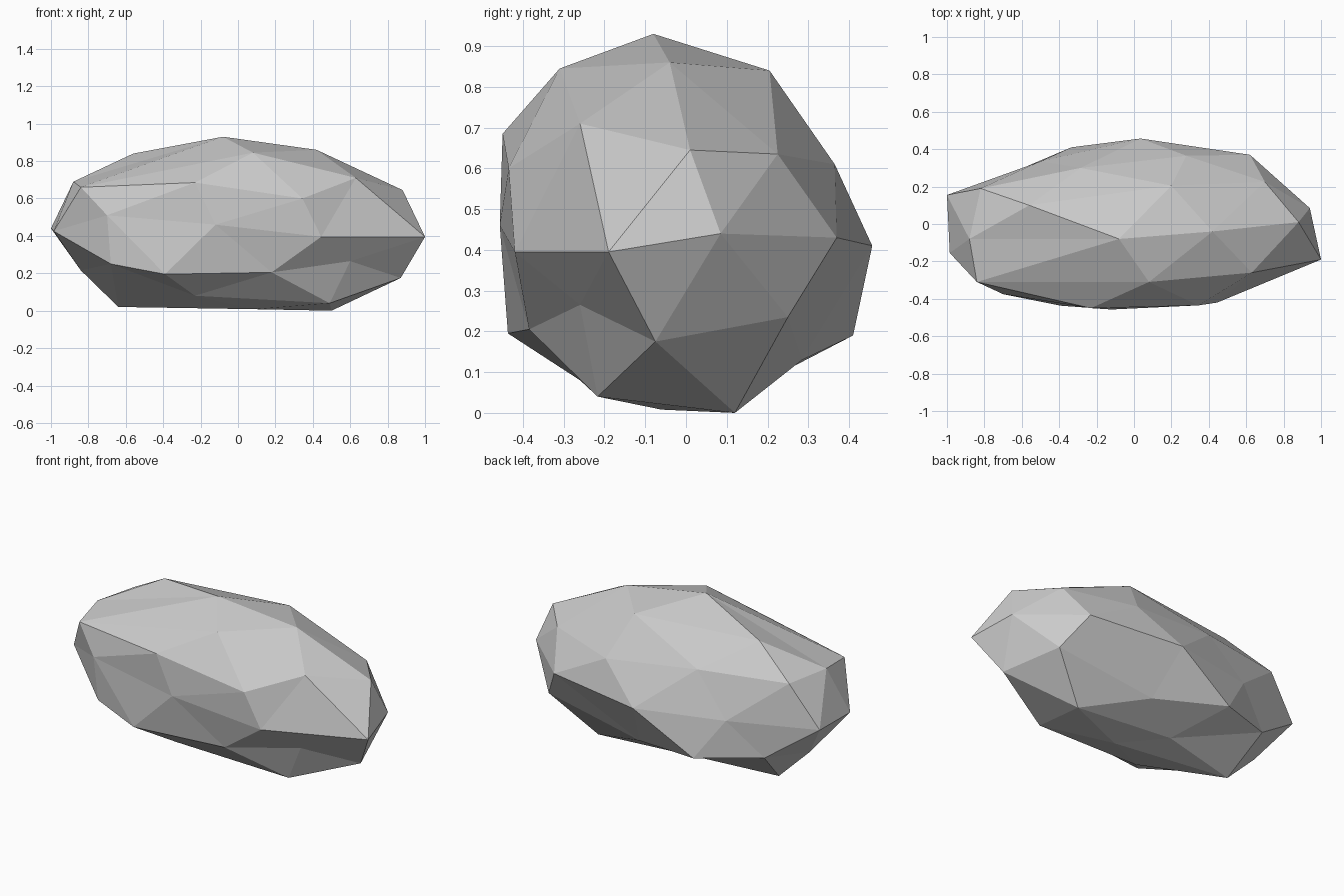
import bpy
import bmesh
from mathutils import Vector

# Remove the default cube
default_cube = bpy.data.objects.get("Cube")
if default_cube:
    bpy.data.objects.remove(default_cube, do_unlink=True)


def make_material(name, colour):
    material = bpy.data.materials.new(name)
    material.use_nodes = True
    material.diffuse_color = colour
    shader = material.node_tree.nodes["Principled BSDF"]
    shader.inputs["Base Color"].default_value = colour
    shader.inputs["Roughness"].default_value = 0.9
    return material


# Corners of the chipped boulder, grouped by the side they lie on
crown = [
    (-.08, -.08, .93), (.42, -.04, .86), (-.56, .10, .84),
    (.20, .205, .84), (.08, -.31, .845), (.63, -.26, .71),
]
front_side = [
    (-.23, -.45, .685), (-.12, -.457, .46), (.345, -.435, .60),
    (.445, -.42, .395), (-.39, -.437, .195), (.18, -.385, .205),
    (-.70, -.375, .51), (-.68, -.36, .25),
]
back_side = [
    (.28, .365, .61), (.62, .37, .43), (.035, .457, .41),
    (-.335, .41, .19), (-.285, .30, .67), (-.50, .335, .43),
    (.11, .285, .13), (-.70, .255, .23),
]
left_end = [
    (.88, .01, .645), (1, -.19, .395), (.94, .085, .44),
    (.70, .225, .635), (.60, -.26, .265), (.87, -.075, .175),
    (.74, .25, .235),
]
right_end = [
    (-1, .155, .44), (-.985, -.155, .425), (-.88, -.08, .69),
    (-.84, -.31, .66), (-.82, .19, .685), (-.84, .02, .215),
]
underside = [
    (.50, .12, 0), (.49, -.217, .04), (-.64, .03, .02),
    (-.23, -.26, .08), (.09, -.06, .008), (-.15, .13, .045),
]

corners = [Vector(point) for region in
           (crown, front_side, back_side, left_end, right_end, underside)
           for point in region]

# Wrap a skin round a sphere of directions, so even dented corners are kept
centre = Vector((0, 0, .46))
half_size = Vector((1, .46, .46))


def direction(point):
    offset = point - centre
    return Vector(o / h for o, h in zip(offset, half_size)).normalized()


bm = bmesh.new()
placement = {bm.verts.new(direction(corner)): corner for corner in corners}
bmesh.ops.convex_hull(bm, input=list(bm.verts), use_existing_faces=False)

# Pull each direction out to its real corner
for vert, corner in placement.items():
    vert.co = corner
bmesh.ops.recalc_face_normals(bm, faces=list(bm.faces))
for face in bm.faces:
    face.smooth = False

mesh = bpy.data.meshes.new("boulder")
bm.to_mesh(mesh)
bm.free()
mesh.materials.append(make_material("stone grey", (.6, .6, .6, 1)))
boulder = bpy.data.objects.new("boulder", mesh)
bpy.context.collection.objects.link(boulder)
